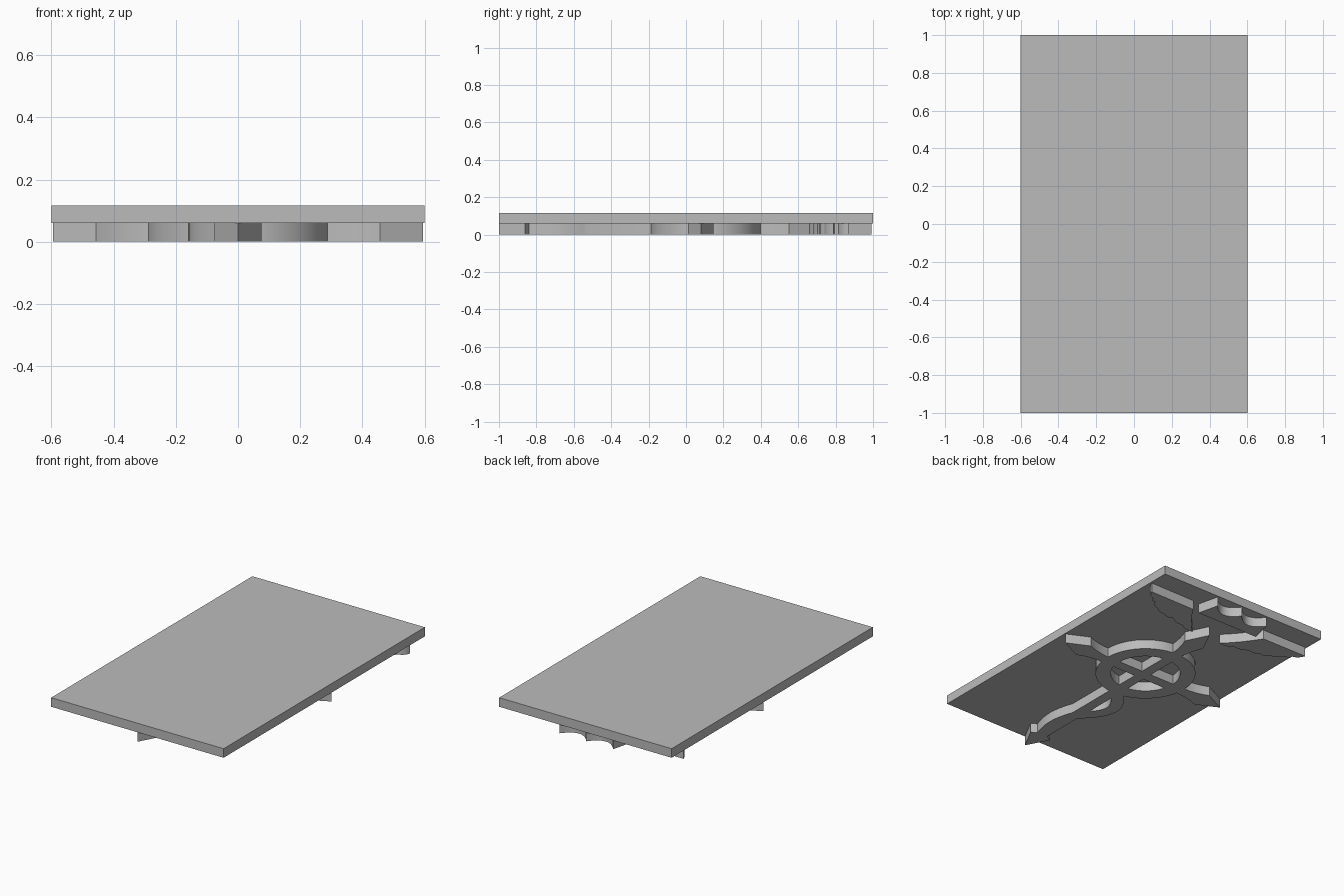
import bpy, bmesh, math
from mathutils import Vector

if "Cube" in bpy.data.objects:
    bpy.data.objects.remove(bpy.data.objects["Cube"])

RELIEF = 0.06   # relief height below the slab
TOP = 0.117
grey = bpy.data.materials.new("stone_grey")
grey.diffuse_color = (0.5, 0.5, 0.5, 1)
grey.use_nodes = True
grey.node_tree.nodes["Principled BSDF"].inputs["Base Color"].default_value = grey.diffuse_color


def finish(name, bm, z1):
    """Extrude flat faces at z = 0 up to z1 and make an object."""
    geo = bmesh.ops.extrude_face_region(bm, geom=bm.faces[:])
    verts = [g for g in geo["geom"] if isinstance(g, bmesh.types.BMVert)]
    bmesh.ops.translate(bm, verts=verts, vec=(0, 0, z1))
    bmesh.ops.recalc_face_normals(bm, faces=bm.faces[:])
    me = bpy.data.meshes.new(name)
    bm.to_mesh(me)
    bm.free()
    me.materials.append(grey)
    ob = bpy.data.objects.new(name, me)
    bpy.context.collection.objects.link(ob)
    return ob


def plate(name, pts, z1=RELIEF):
    bm = bmesh.new()
    bm.faces.new([bm.verts.new((x, y, 0)) for x, y in pts])
    return finish(name, bm, z1)


def band(name, left, right, closed=False):
    """Flat strip between two rows of points."""
    bm = bmesh.new()
    a = [bm.verts.new((*p, 0)) for p in left]
    b = [bm.verts.new((*p, 0)) for p in right]
    n = len(a)
    for i in range(n if closed else n - 1):
        j = (i + 1) % n
        bm.faces.new((a[i], a[j], b[j], b[i]))
    return finish(name, bm, RELIEF)


def activate(ob):
    bpy.ops.object.select_all(action='DESELECT')
    ob.select_set(True)
    bpy.context.view_layer.objects.active = ob


def smooth(ob):
    activate(ob)
    bpy.ops.object.shade_smooth_by_angle(angle=math.radians(30))


def mirrored(half):
    return half + [(-x, y) for x, y in reversed(half) if abs(x) > 1e-6]


def arc(p, q, sag, n=8):
    """Points from p to q along a bow; positive sag bows to the left."""
    p, q = Vector(p), Vector(q)
    d = q - p
    side = Vector((-d.y, d.x)).normalized()
    return [tuple(p + d * t + side * sag * 4 * t * (1 - t))
            for t in (i / n for i in range(n + 1))]


# Slab
slab = plate("slab", [(-.6, -1), (.6, -1), (.6, 1), (-.6, 1)], TOP - RELIEF)
slab.location.z = RELIEF

# Cross: long staff with pointed ends, crossed by pointed arms
CY = 0.08
upright = plate("cross", mirrored(
    [(0, -1), (.075, -.86), (.033, -.835), (.033, .36)]
    + arc((.033, .38), (.07, .55), .008, 5) + [(0, .692)]))
half_arm = [(.595, CY)] + arc((.456, CY + .068), (.28, CY + .034), .01, 6)
upper = half_arm + [(-x, y) for x, y in reversed(half_arm)]
lower = [(x, 2 * CY - y) for x, y in reversed(upper)][1:-1]
arms = plate("cross_arms", upper + lower)

# Ring round the crossing
N = 48
circle = [(math.cos(i * math.tau / N), math.sin(i * math.tau / N)) for i in range(N)]
ring = band("ring", [(.295 * c, .105 + .295 * s) for c, s in circle],
            [(.205 * c, .105 + .205 * s) for c, s in circle], True)

# Ribbon winding round the lower staff
rows = []
for i in range(33):
    t = i / 32
    y = -.84 + .68 * t
    mid = .03 * math.sin(math.pi * t / .44) if t < .44 else \
        -.122 * math.sin(math.pi * (t - .44) / .56)
    rows.append((mid, y))
left, right = [], []
for i, (x, y) in enumerate(rows):
    p, q = Vector(rows[max(i - 1, 0)]), Vector(rows[min(i + 1, 32)])
    d = (q - p).normalized() * .038
    left.append((x - d.y, y + d.x))
    right.append((x + d.y, y - d.x))
ribbon = band("ribbon", left, right)

# Join the crossing parts into one solid
for part in (arms, ring, ribbon):
    activate(upright)
    mod = upright.modifiers.new("join", 'BOOLEAN')
    mod.operation, mod.solver, mod.object = 'UNION', 'EXACT', part
    bpy.ops.object.modifier_apply(modifier=mod.name)
    bpy.data.objects.remove(part)
smooth(upright)

# Wings: straight top, curved inner edge, feathered lower edge
feathers = [(.105, .66), (.2, .682), (.295, .71), (.37, .717),
            (.435, .74), (.5, .79), (.535, .815), (.59, .868)]
outline = [(.27, .866)] + arc((.27, .866), (.105, .66), .008, 6)[1:-1]
for p, q in zip(feathers, feathers[1:]):
    outline += arc(p, q, -.012, 4)[:-1]
outline.append(feathers[-1])
for side, name in ((1, "right_wing"), (-1, "left_wing")):
    smooth(plate(name, [(side * x, y) for x, y in outline]))

# Crown: three points with scoops between them
scoop = arc((.187, .992), (0, .992), .062, 10)
crown = plate("crown", mirrored([(.22, .855)] + scoop))
smooth(crown)
